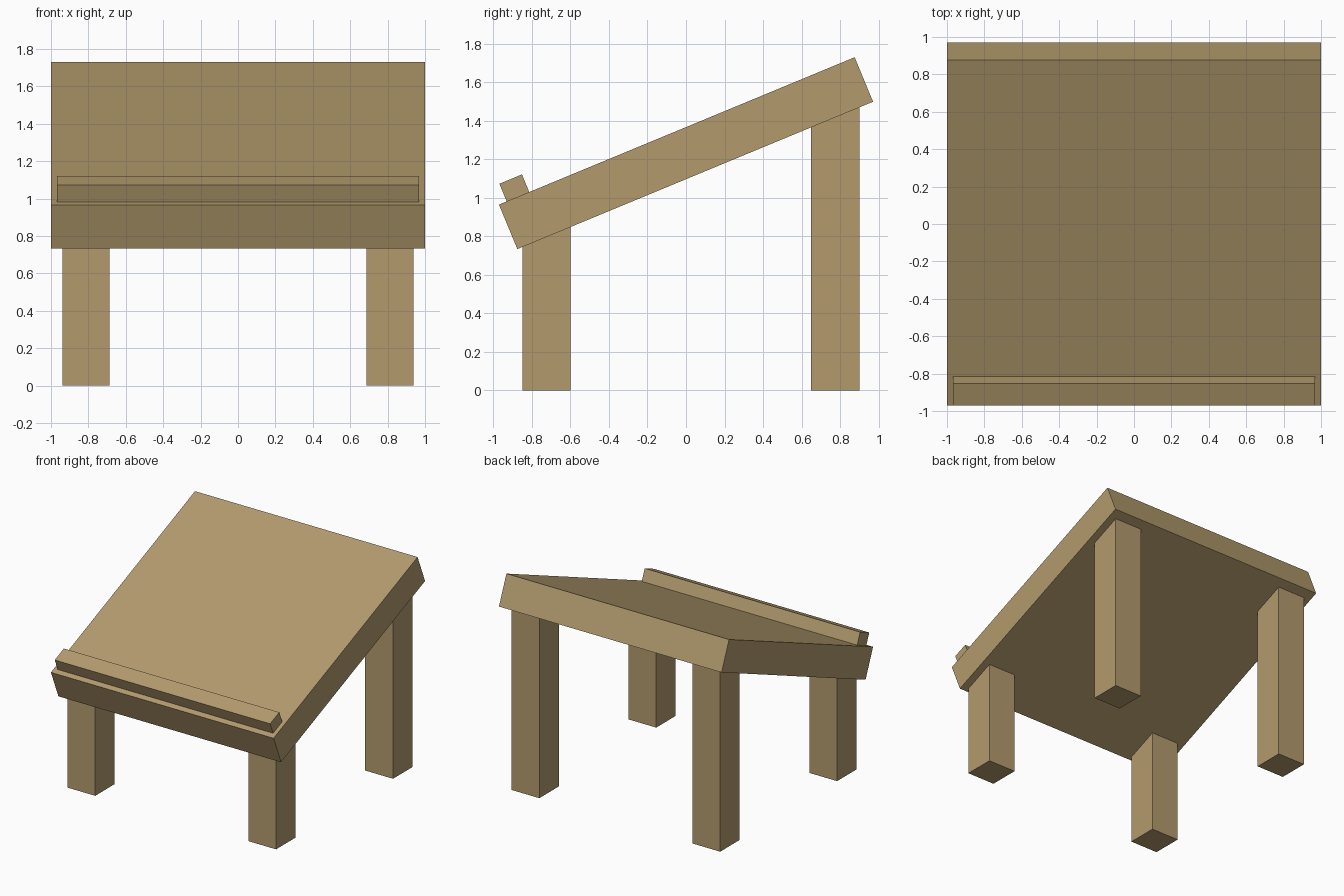
import bpy
import bmesh
from math import radians, sin, cos, tan
from mathutils import Matrix, Vector

cube = bpy.data.objects.get("Cube")
if cube:
    bpy.data.objects.remove(cube, do_unlink=True)

SLOPE = radians(22.5)
CENTRE = Vector((0, 0, 1.2325))
THICK = 0.25
TILT = Matrix.Translation(CENTRE) @ Matrix.Rotation(SLOPE, 4, "X")

wood = bpy.data.materials.new("light_wood")
wood.use_nodes = True
colour = (0.45, 0.33, 0.155, 1)
wood.diffuse_color = colour
wood.node_tree.nodes["Principled BSDF"].inputs["Base Color"].default_value = colour


def make_box(name, size, centre, shape=None, matrix=None):
    """Box of the given size; shape may edit its corners, matrix places it."""
    bm = bmesh.new()
    bmesh.ops.create_cube(bm, size=1)
    for v in bm.verts:
        v.co = Vector(a * b for a, b in zip(v.co, size)) + Vector(centre)
        if shape:
            shape(v)
    mesh = bpy.data.meshes.new(name)
    bm.to_mesh(mesh)
    bm.free()
    mesh.materials.append(wood)
    obj = bpy.data.objects.new(name, mesh)
    if matrix:
        obj.matrix_world = matrix
    bpy.context.collection.objects.link(obj)
    return obj


def cut_to_slope(v):
    """Lift the upper corners of a leg just into the sloping underside."""
    if v.co.z > 0.1:
        underside = CENTRE.z - THICK / 2 / cos(SLOPE) + v.co.y * tan(SLOPE)
        v.co.z = underside + 0.01


# Sloping top and the stop ledge along its low edge
make_box("sloped_top", (2, 2, THICK), (0, 0, 0), matrix=TILT)
make_box("stop_ledge", (1.935, 0.127, 0.12), (0, -0.893, 0.164), matrix=TILT)

# Four square legs
for side, x in (("left", 0.8125), ("right", -0.8125)):
    for end, y in (("front", -0.725), ("back", 0.775)):
        make_box(f"{end}_{side}_leg", (0.25, 0.25, 1), (x, y, 0.5), cut_to_slope)
